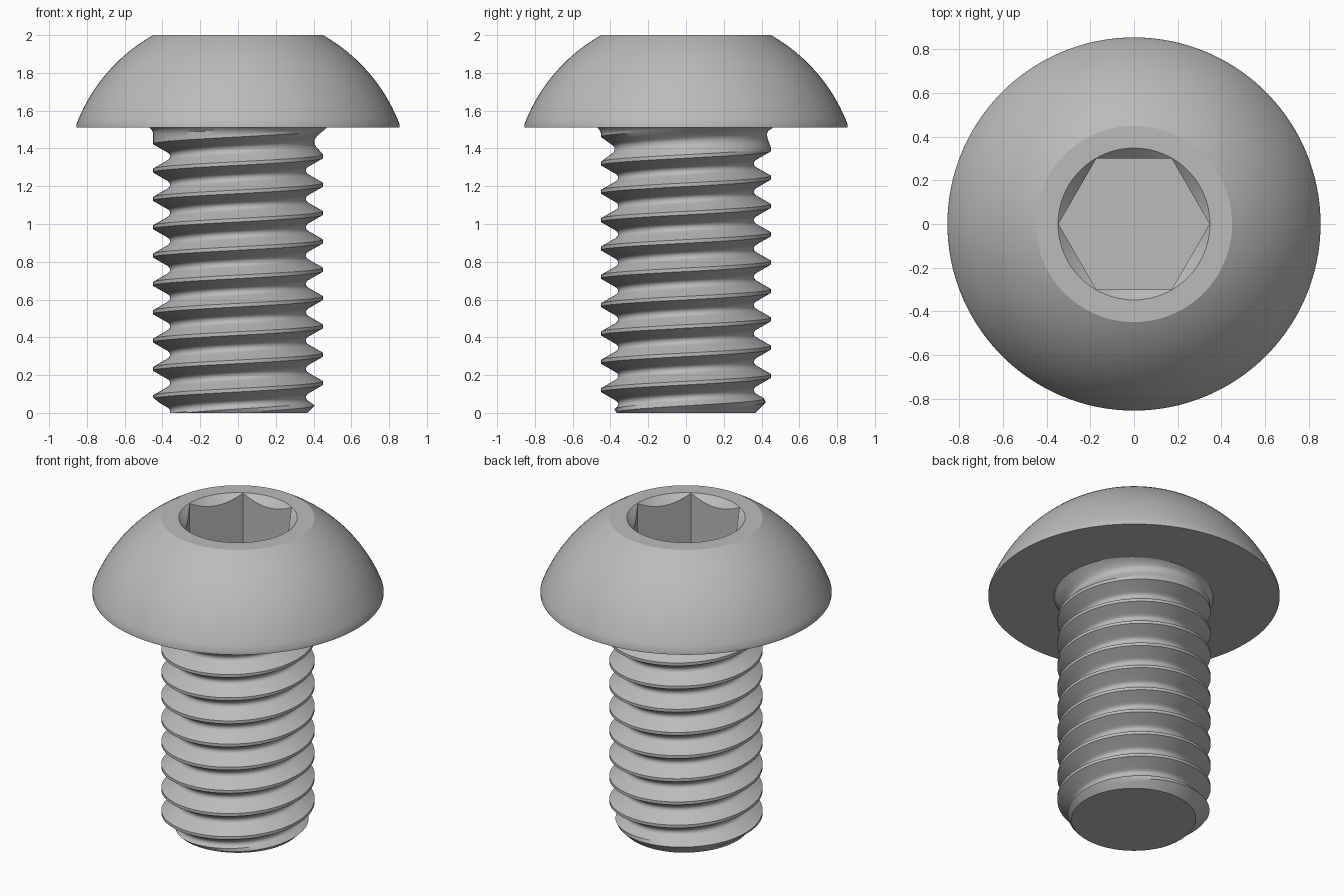
import bpy, bmesh, math

cube = bpy.data.objects.get("Cube")
if cube:
    bpy.data.objects.remove(cube, do_unlink=True)

steel = bpy.data.materials.new("light steel grey")
steel.use_nodes = True
grey = (0.5, 0.5, 0.5, 1)
steel.diffuse_color = grey
steel.node_tree.nodes["Principled BSDF"].inputs["Base Color"].default_value = grey

TOP, SEAT = 2.0, 1.51          # head top and underside
PITCH, MAJOR, DEPTH = 0.15, 0.45, 0.09
SEG = 96


def add_object(name, bm):
    bmesh.ops.recalc_face_normals(bm, faces=bm.faces)
    mesh = bpy.data.meshes.new(name)
    bm.to_mesh(mesh)
    bm.free()
    mesh.materials.append(steel)
    obj = bpy.data.objects.new(name, mesh)
    bpy.context.collection.objects.link(obj)
    return obj


def lathe(name, profile, sides):
    """Closed solid of revolution from (radius, z) points, bottom to top."""
    bm = bmesh.new()
    rings = [[bm.verts.new((r * math.cos(math.tau * i / sides),
                            r * math.sin(math.tau * i / sides), z))
              for i in range(sides)] for r, z in profile]
    for low, high in zip(rings, rings[1:]):
        for i in range(sides):
            j = (i + 1) % sides
            bm.faces.new((low[i], low[j], high[j], high[i]))
    bm.faces.new(rings[0][::-1])
    bm.faces.new(rings[-1])
    return add_object(name, bm)


def smooth(obj, degrees):
    bpy.ops.object.select_all(action="DESELECT")
    obj.select_set(True)
    bpy.context.view_layer.objects.active = obj
    bpy.ops.object.shade_smooth_by_angle(angle=math.radians(degrees))


# Domed head: short rim, then a spherical cap cut flat on top
CENTRE, RADIUS, STEPS = 1.203, 0.915, 20
dome = [(0.855, SEAT)]
for k in range(STEPS + 1):
    a = math.asin((1.53 - CENTRE) / RADIUS)
    b = math.asin((TOP - CENTRE) / RADIUS)
    t = a + (b - a) * k / STEPS
    dome.append((RADIUS * math.cos(t), CENTRE + RADIUS * math.sin(t)))
head = lathe("domed_head", dome, 128)

# Hexagonal socket with a conical lead-in
cutters = [lathe("socket_cutter", [(0.346, 1.68), (0.346, 2.1)], 6),
           lathe("lead_in_cutter", [(0.278, 1.93), (0.398, 2.05)], SEG)]
for cutter in cutters:
    cutter.hide_render = True
    mod = head.modifiers.new(cutter.name, "BOOLEAN")
    mod.operation = "DIFFERENCE"
    mod.solver = "EXACT"
    mod.object = cutter
bpy.context.view_layer.update()
graph = bpy.context.evaluated_depsgraph_get()
cut_mesh = bpy.data.meshes.new_from_object(head.evaluated_get(graph))
head.modifiers.clear()
head.data = cut_mesh
for cutter in cutters:
    bpy.data.objects.remove(cutter, do_unlink=True)
smooth(head, 25)

# Threaded shank: groove depth (0..1) against offset from the crest
GROOVE = [(0.0, 0.0), (0.0094, 0.0), (0.03, 0.4), (0.05, 0.79),
          (0.057, 0.91), (0.065, 0.98), (0.075, 1.0)]
ROWS = [u for u, d in GROOVE] + [PITCH - u for u, d in GROOVE[-2:0:-1]]
CREST = 0.008                  # crest height at the +x side


def groove_depth(u):
    u = min(u, PITCH - u)
    for (u0, d0), (u1, d1) in zip(GROOVE, GROOVE[1:]):
        if u <= u1:
            return d0 + (d1 - d0) * (u - u0) / (u1 - u0)
    return 1.0


def shank_radius(angle, z):
    phase = z - CREST - PITCH * angle / math.tau
    turn = math.floor(phase / PITCH)
    u = phase - turn * PITCH
    middle = z - u + PITCH / 2
    # The groove runs out under the head
    fade = max(0.0, min(1.0, (1.5 - middle) / 0.13))
    r = MAJOR - DEPTH * fade * groove_depth(u)
    # Small fillet below the head, chamfer at the tip
    r += 0.02 * max(0.0, (z - SEAT + 0.03) / 0.03) ** 2
    return min(r, 0.367 + z)


bm = bmesh.new()
turns = range(-2, 11)
heights = [CREST + n * PITCH + u for n in turns for u in ROWS]
columns = []
for i in range(SEG + 1):
    angle = math.tau * i / SEG
    column = []
    for h in heights:
        z = max(0.0, min(SEAT, h + PITCH * i / SEG))
        r = shank_radius(angle, z)
        column.append(bm.verts.new((r * math.cos(angle), r * math.sin(angle), z)))
    columns.append(column)
for left, right in zip(columns, columns[1:]):
    for j in range(len(heights) - 1):
        bm.faces.new((left[j], right[j], right[j + 1], left[j + 1]))
bmesh.ops.remove_doubles(bm, verts=bm.verts, dist=0.0002)
# Flat tip
tip_edges = [e for e in bm.edges if e.is_boundary and
             all(v.co.z < 0.001 for v in e.verts)]
bmesh.ops.holes_fill(bm, edges=tip_edges, sides=0)
shank = add_object("threaded_shank", bm)
smooth(shank, 32)
